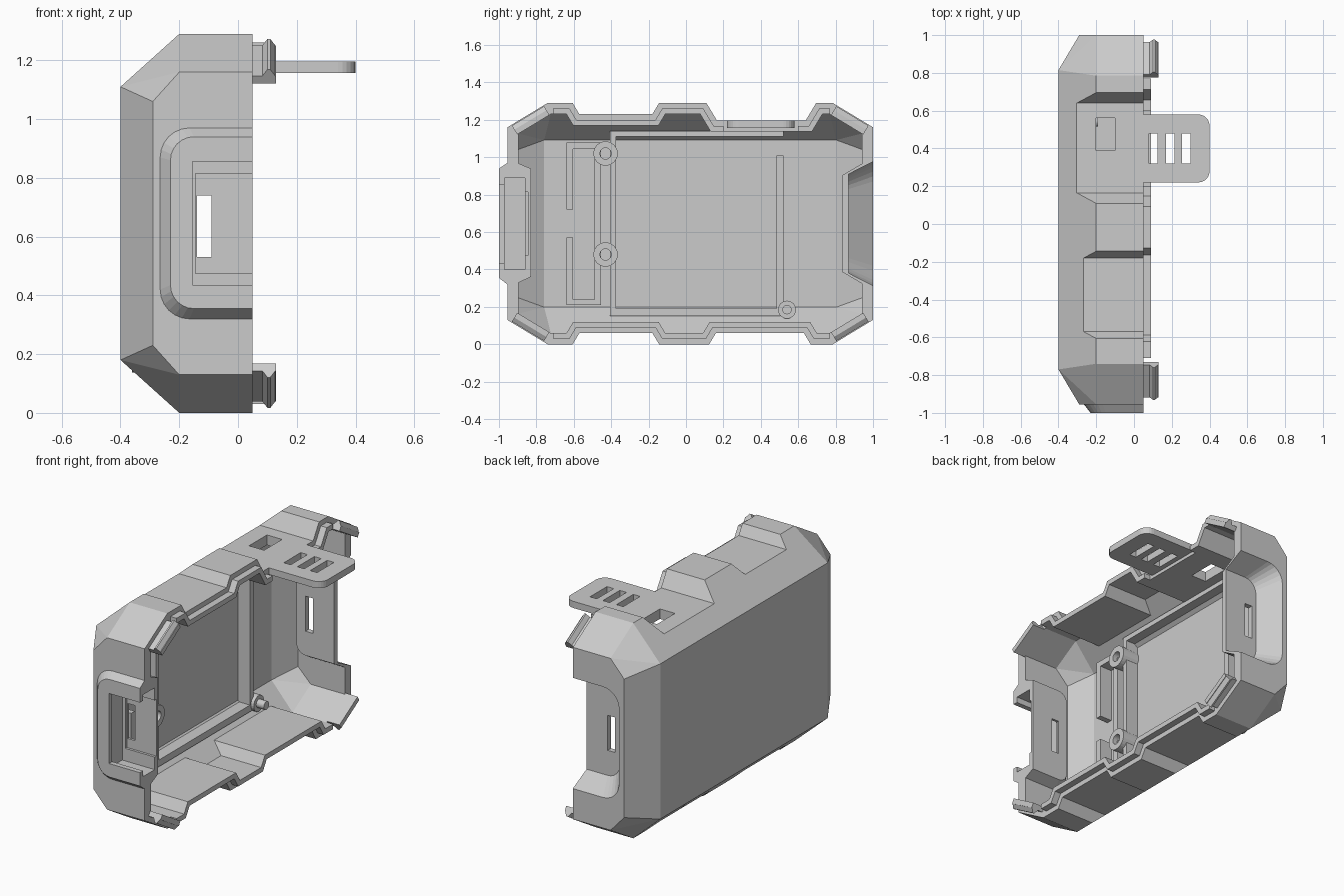
import bpy, bmesh
from math import sin, cos, pi
from mathutils import Vector

if "Cube" in bpy.data.objects:
    bpy.data.objects.remove(bpy.data.objects["Cube"])

grey = bpy.data.materials.new("matte grey plastic")
grey.use_nodes = True
grey.diffuse_color = (0.6, 0.6, 0.6, 1)
grey.node_tree.nodes["Principled BSDF"].inputs["Base Color"].default_value = (0.6, 0.6, 0.6, 1)

CY, CZ = 0.0225, 0.645      # symmetry centre of the case
RIM = 0.05                  # height of the open edge along x
FLOOR = -0.34               # inside of the closed face


def hull(name, points):
    """Convex solid around a set of points."""
    bm = bmesh.new()
    verts = [bm.verts.new(p) for p in points]
    res = bmesh.ops.convex_hull(bm, input=verts)
    junk = {v for v in res["geom_interior"] + res["geom_unused"]
            if isinstance(v, bmesh.types.BMVert)}
    bmesh.ops.delete(bm, geom=list(junk), context="VERTS")
    bmesh.ops.dissolve_limit(bm, angle_limit=0.01, verts=bm.verts, edges=bm.edges)
    bmesh.ops.recalc_face_normals(bm, faces=bm.faces)
    mesh = bpy.data.meshes.new(name)
    bm.to_mesh(mesh)
    bm.free()
    mesh.materials.append(grey)
    obj = bpy.data.objects.new(name, mesh)
    bpy.context.scene.collection.objects.link(obj)
    return obj


def box(name, xs, ys, zs):
    return hull(name, [(x, y, z) for x in xs for y in ys for z in zs])


def combine(obj, tool, op="DIFFERENCE", keep=False):
    """Apply a boolean and discard the tool."""
    mod = obj.modifiers.new("bool", "BOOLEAN")
    mod.operation, mod.object, mod.solver = op, tool, "EXACT"
    dg = bpy.context.evaluated_depsgraph_get()
    mesh = bpy.data.meshes.new_from_object(obj.evaluated_get(dg))
    obj.modifiers.clear()
    obj.data = mesh
    if not keep:
        bpy.data.objects.remove(tool)


def disc(name, xs, y, z, r, n=24):
    return hull(name, [(x, y + r * cos(2 * pi * i / n), z + r * sin(2 * pi * i / n))
                       for x in xs for i in range(n)])


def port(y, x0, z0, z1, r, x1):
    """Profile with two rounded corners on the closed side."""
    pts = [(x1, y, z0), (x1, y, z1)]
    for i in range(7):
        a = i * pi / 12
        dx, dz = r * (1 - cos(a)), r * (1 - sin(a))
        pts += [(x0 + dx, y, z0 + dz), (x0 + dx, y, z1 - dz)]
    return pts


# Recesses between the bumps: floor start, floor end, depth, on top or not
RECESSES = [(-0.57, -0.18, 0.06, False), (0.16, 0.63, 0.06, False),
            (-0.57, -0.18, 0.06, True), (0.165, 0.64, 0.093, True)]


def body(name, g, top):
    """Chamfered case inset by g, with the side recesses grown by g."""
    pts = []
    for sy in (-1, 1):
        for sz in (-1, 1):
            for x, dy, dz in ((top, 0.7625 - 0.28 * g, 0.645 - g),
                              (top, 0.9775 - g, 0.515 - 0.56 * g),
                              (-0.2 + 0.4 * g, 0.7625 - 0.28 * g, 0.645 - g),
                              (-0.2 + 0.4 * g, 0.9775 - g, 0.515 - 0.56 * g),
                              (-0.29 + 0.5 * g, 0.9775 - g, 0.415 - 0.3 * g),
                              (-0.4 + g, 0.7925 - 0.2 * g, 0.465 - 0.3 * g)):
                pts.append((x, CY + sy * dy, CZ + sz * dz))
    obj = hull(name, pts)
    for y0, y1, d, upper in RECESSES:
        k = 0.55 * g
        cut = []
        for depth, run in ((d + g, 0), (-0.1, (d + g + 0.1) * 0.6)):
            z = 1.29 - depth if upper else depth
            cut += [(x, y, z) for x in (-0.6, 0.6) for y in (y0 - k - run, y1 + k + run)]
        combine(obj, hull("cutter", cut))
    return obj


# Cavity, stepped in around both cable ports
cavity = body("cavity", 0.06, 0.4)
combine(cavity, hull("cutter", port(-0.83, -0.2, 0.36, 0.94, 0.06, 0.6)
                     + port(-1.0, -0.3, 0.28, 1.01, 0.08, 0.6)))
combine(cavity, hull("cutter", port(0.838, -0.2, 0.385, 0.905, 0.06, 0.6)
                     + port(1.05, -0.33, 0.26, 1.03, 0.1, 0.6)))

# Main shell with raised front port and sunken back port
shell = body("case_shell", 0, RIM)
combine(shell, hull("bump", port(-1.0, -0.23, 0.355, 0.94, 0.08, RIM)
                    + port(-0.955, -0.265, 0.32, 0.97, 0.1, RIM)
                    + port(-0.9, -0.265, 0.32, 0.97, 0.1, RIM)), "UNION")
combine(shell, hull("cutter", port(0.87, -0.17, 0.38, 0.91, 0.08, 0.6)
                    + port(1.065, -0.3, 0.28, 1.01, 0.12, 0.6)))
combine(shell, cavity, keep=True)

# Front socket channel, cable windows and strap hole
for xs, ys, zs in (((-0.155, 0.3), (-1.2, -0.96), (0.435, 0.855)),
                   ((-0.165, 0.3), (-0.97, -0.86), (0.40, 0.89)),
                   ((-0.145, 0.3), (-0.9, -0.845), (0.475, 0.815)),
                   ((-0.14, -0.09), (-1.2, 1.2), (0.53, 0.74)),
                   ((-0.2, -0.1), (0.39, 0.56), (1.0, 1.4))):
    combine(shell, box("cutter", xs, ys, zs))

# Thin alignment lip along the top and bottom of the rim
lip = body("rim_lip", 0.03, 0.3)
combine(lip, cavity)
combine(lip, box("keep", (RIM - 0.01, 0.09), (-0.71, 0.77), (-1, 2)), "INTERSECT")
combine(lip, box("cutter", (-1, 1), (0.2, 0.6), (1, 2)))

# Snap clips on the four chamfered corners
for sy, yn in ((-1, "front"), (1, "back")):
    for sz, zn in ((-1, "lower"), (1, "upper")):
        a = Vector((0, CY + sy * 0.7625, CZ + sz * 0.645))
        b = Vector((0, CY + sy * 0.9775, CZ + sz * 0.515))
        out = Vector((0, sy * 0.13, sz * 0.215)).normalized()

        def strip(name, section, u0, u1):
            return hull(name, [a.lerp(b, u) + out * v + Vector((x, 0, 0))
                               for u in (u0, u1) for x, v in section])
        strip(f"{yn}_{zn}_clip_stem", ((0, -0.06), (0, -0.03), (0.13, -0.03), (0.13, -0.06)), 0.1, 0.9)
        strip(f"{yn}_{zn}_clip_hook", ((0.08, -0.035), (0.1, -0.005), (0.11, -0.005), (0.13, -0.035)), 0.1, 0.9)

# Strap tab with three slots
tab = hull("strap_tab", [(x, y, z) for z in (1.157, 1.197) for x, y in
           [(0.0, 0.22), (0.0, 0.58)]
           + [(0.34 + 0.06 * cos(i * pi / 12), 0.4 + s * (0.12 + 0.06 * sin(i * pi / 12)))
              for i in range(7) for s in (-1, 1)]])
for x in (0.08, 0.17, 0.255):
    combine(tab, box("cutter", (x, x + 0.045), (0.32, 0.48), (1, 1.4)))

# Low ribs on the floor: panel frame and side bracket
RIBS = {"frame_front_rib": ((-0.405, -0.375), (0.15, 1.14)),
        "frame_top_rib": ((-0.405, 0.52), (1.11, 1.14)),
        "frame_bottom_rib": ((-0.405, 0.52), (0.15, 0.19)),
        "frame_back_rib": ((0.485, 0.52), (0.15, 1.01)),
        "bracket_inner_rib": ((-0.49, -0.455), (0.21, 1.08)),
        "bracket_top_rib": ((-0.64, -0.455), (1.045, 1.08)),
        "bracket_bottom_rib": ((-0.64, -0.455), (0.21, 0.24)),
        "bracket_upper_rib": ((-0.64, -0.605), (0.72, 1.08)),
        "bracket_lower_rib": ((-0.64, -0.605), (0.21, 0.57))}
for name, (ys, zs) in RIBS.items():
    box(name, (FLOOR - 0.02, FLOOR + 0.08), ys, zs)

# Screw posts and locating pin
for name, z in (("upper_screw_post", 1.02), ("lower_screw_post", 0.48)):
    post = disc(name, (FLOOR - 0.02, FLOOR + 0.11), -0.43, z, 0.065)
    combine(post, disc("cutter", (FLOOR + 0.01, 0), -0.43, z, 0.03))
disc("pin_post", (FLOOR - 0.02, FLOOR + 0.1), 0.54, 0.185, 0.048)
disc("locating_pin", (FLOOR, FLOOR + 0.15), 0.54, 0.185, 0.025)
